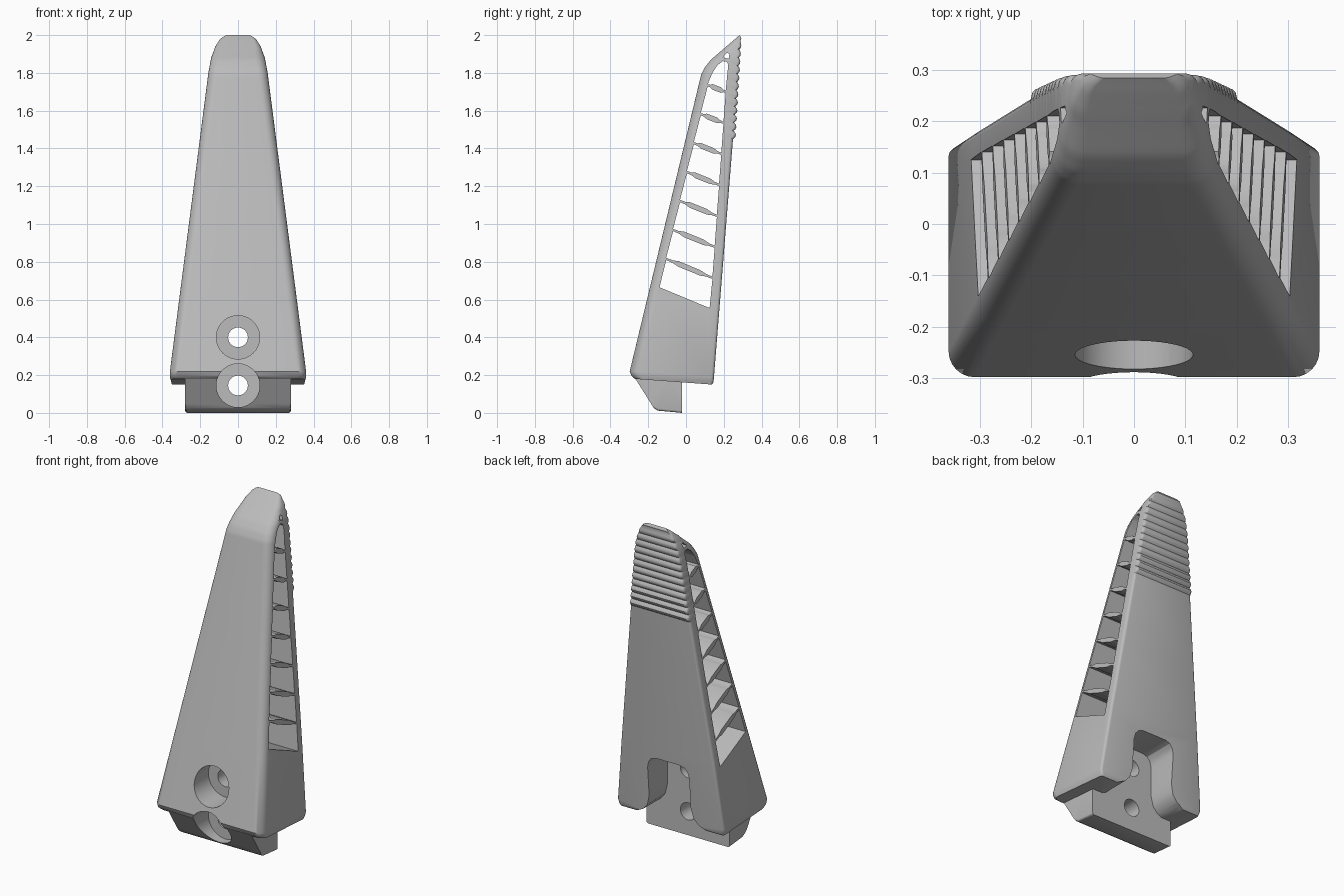
import bpy, bmesh, math
from mathutils import Vector

if "Cube" in bpy.data.objects:
    bpy.data.objects.remove(bpy.data.objects["Cube"])

grey = bpy.data.materials.new("plain grey")
grey.use_nodes = True
tone = (0.5, 0.5, 0.5, 1)
grey.diffuse_color = tone
grey.node_tree.nodes["Principled BSDF"].inputs["Base Color"].default_value = tone


def interp(table, v):
    if v <= table[0][0]:
        return table[0][1]
    for (a, p), (b, q) in zip(table, table[1:]):
        if v <= b:
            return p + (q - p) * (v - a) / (b - a)
    return table[-1][1]


def finish(name, bm):
    bmesh.ops.triangulate(bm, faces=bm.faces)
    bmesh.ops.recalc_face_normals(bm, faces=bm.faces)
    if bm.calc_volume(signed=True) < 0:
        bmesh.ops.reverse_faces(bm, faces=bm.faces)
    mesh = bpy.data.meshes.new(name)
    bm.to_mesh(mesh)
    bm.free()
    mesh.materials.append(grey)
    ob = bpy.data.objects.new(name, mesh)
    bpy.context.collection.objects.link(ob)
    return ob


def add_prism(bm, points, axis, lo, hi):
    """Extrude a (y,z) outline along x, or an (x,z) outline along y."""
    def place(p, d):
        return (d, p[0], p[1]) if axis == "x" else (p[0], d, p[1])
    a = [bm.verts.new(place(p, lo)) for p in points]
    b = [bm.verts.new(place(p, hi)) for p in points]
    bm.faces.new(a)
    bm.faces.new(b[::-1])
    for i in range(len(a)):
        j = (i + 1) % len(a)
        bm.faces.new((a[i], b[i], b[j], a[j]))


def combine(target, tool, operation):
    mod = target.modifiers.new("combine", "BOOLEAN")
    mod.operation, mod.solver, mod.object = operation, "EXACT", tool
    mod.use_self = True
    bpy.context.view_layer.objects.active = target
    bpy.ops.object.modifier_apply(modifier=mod.name)
    bpy.data.objects.remove(tool)


# Tapered body: lofted rings with rounded front corners and a ridged back tip
half_width = [(0.15, 0.35), (0.2, 0.363), (1.8, 0.157), (1.88, 0.142),
              (1.94, 0.12), (1.98, 0.095), (2.0, 0.065)]
front_height = [(0.15, 0.18), (1.44, 1.47), (1.985, 2.0)]
front_line = [(0.18, -0.27), (0.195, -0.288), (0.22, -0.298), (1.79, 0.08),
              (1.83, 0.1), (1.87, 0.132), (2.0, 0.284)]
back_line = [(0.15, 0.138), (0.165, 0.146), (1.44, 0.248), (1.96, 0.285), (2.0, 0.298)]

ridges, start, pitch = 12, 1.45, 0.043
stations = [(z, 0) for z in (0.15, 0.165, 0.19, 0.6, 1.0, 1.44)]
for i in range(ridges):
    for part, bump in ((0, 0), (0.25, 0.011), (0.5, 0.014), (0.75, 0.01)):
        stations.append((start + (i + part) * pitch, bump * (1 - 0.4 * i / ridges)))
stations += [(1.97, 0), (1.985, 0)]


def ring(bm, zb, bump):
    zf = interp(front_height, zb)
    front = Vector((interp(front_line, zf), zf))
    back = Vector((interp(back_line, zb) + bump, zb))
    depth = (back - front).length
    r1, r2 = min(0.05, depth * 0.4), min(0.015, depth * 0.3)
    side = []
    for k in range(7):
        a = math.pi / 2 * k / 6
        side.append((r1 * (1 - math.cos(a)), r1 * (1 - math.sin(a))))
    for k in range(4):
        a = math.pi / 2 * k / 3
        side.append((depth - r2 * (1 - math.sin(a)), r2 * (1 - math.cos(a))))
    right = []
    for d, inset in side:
        p = front.lerp(back, d / depth)
        right.append((interp(half_width, p.y) - inset, p.x, p.y))
    loop = right + [(-x, y, z) for x, y, z in reversed(right)]
    return [bm.verts.new(c) for c in loop]


bm = bmesh.new()
rings = [ring(bm, z, b) for z, b in stations]
for a, b in zip(rings, rings[1:]):
    for i in range(len(a)):
        j = (i + 1) % len(a)
        bm.faces.new((a[i], a[j], b[j], b[i]))
bm.faces.new(rings[0])
bm.faces.new(rings[-1])
body = finish("finger_body", bm)

# Mounting foot with softened lower corners
bm = bmesh.new()
add_prism(bm, [(-0.294, 0.222), (-0.17, 0.025), (-0.15, 0.012), (-0.02, 0),
               (-0.02, 0.3), (-0.24, 0.3)], "x", -0.28, 0.28)
corners = [e for e in bm.edges
           if all(abs(v.co.x) > 0.27 and v.co.z < 0.1 for v in e.verts)
           and abs(e.verts[0].co.x - e.verts[1].co.x) < 0.01]
bmesh.ops.bevel(bm, geom=corners, offset=0.012, segments=3, affect="EDGES", profile=0.5)
combine(body, finish("foot", bm), "UNION")

# Slot in the back, flaring out at the bottom
half = [(0.3, 0.1), (0.235, 0.15), (0.185, 0.175), (0.155, 0.21), (0.14, 0.27),
        (0.14, 0.45), (0.132, 0.485), (0.112, 0.51), (0.08, 0.52)]
bm = bmesh.new()
add_prism(bm, half + [(-x, z) for x, z in reversed(half)], "y", -0.02, 0.4)
combine(body, finish("slot_cutter", bm), "DIFFERENCE")

# Openings through the sides, leaving ribs that thin out at both ends
ribs = [((-0.14, 0.665), (0.125, 0.555), 0)]
for i in range(7):
    t = i / 6
    ribs.append(((-0.105 + 0.22 * t, 0.815 + 0.92 * t),
                 (0.14 + 0.07 * t, 0.715 + 0.985 * t), 1))


def rib_edge(rib, sign):
    a, b, thick = Vector(rib[0]), Vector(rib[1]), rib[2]
    return [a.lerp(b, t) + Vector((0, sign * h * thick))
            for t, h in ((0, 0.006), (0.14, 0.007), (0.27, 0.015),
                         (0.73, 0.015), (0.86, 0.007), (1, 0.006))]


bm = bmesh.new()
for low, high in zip(ribs, ribs[1:]):
    add_prism(bm, rib_edge(low, 1) + rib_edge(high, -1)[::-1], "x", -0.5, 0.5)
add_prism(bm, rib_edge(ribs[-1], 1) + [(0.224, 1.845), (0.215, 1.86), (0.195, 1.862),
          (0.165, 1.84), (0.14, 1.8)], "x", -0.5, 0.5)
add_prism(bm, [(0.195, 1.882), (0.226, 1.875), (0.23, 1.9), (0.216, 1.907)],
          "x", -0.5, 0.5)
combine(body, finish("rib_cutter", bm), "DIFFERENCE")

# Two counterbored screw holes
for radius, lo, hi in ((0.115, -0.5, -0.12), (0.052, -0.4, 0.05)):
    for z in (0.4, 0.145):
        bm = bmesh.new()
        outline = [(radius * math.cos(math.tau * k / 40), z + radius * math.sin(math.tau * k / 40))
                   for k in range(40)]
        add_prism(bm, outline, "y", lo, hi)
        combine(body, finish("hole_cutter", bm), "DIFFERENCE")

body.select_set(True)
bpy.context.view_layer.objects.active = body
bpy.ops.object.shade_smooth_by_angle(angle=math.radians(32))
